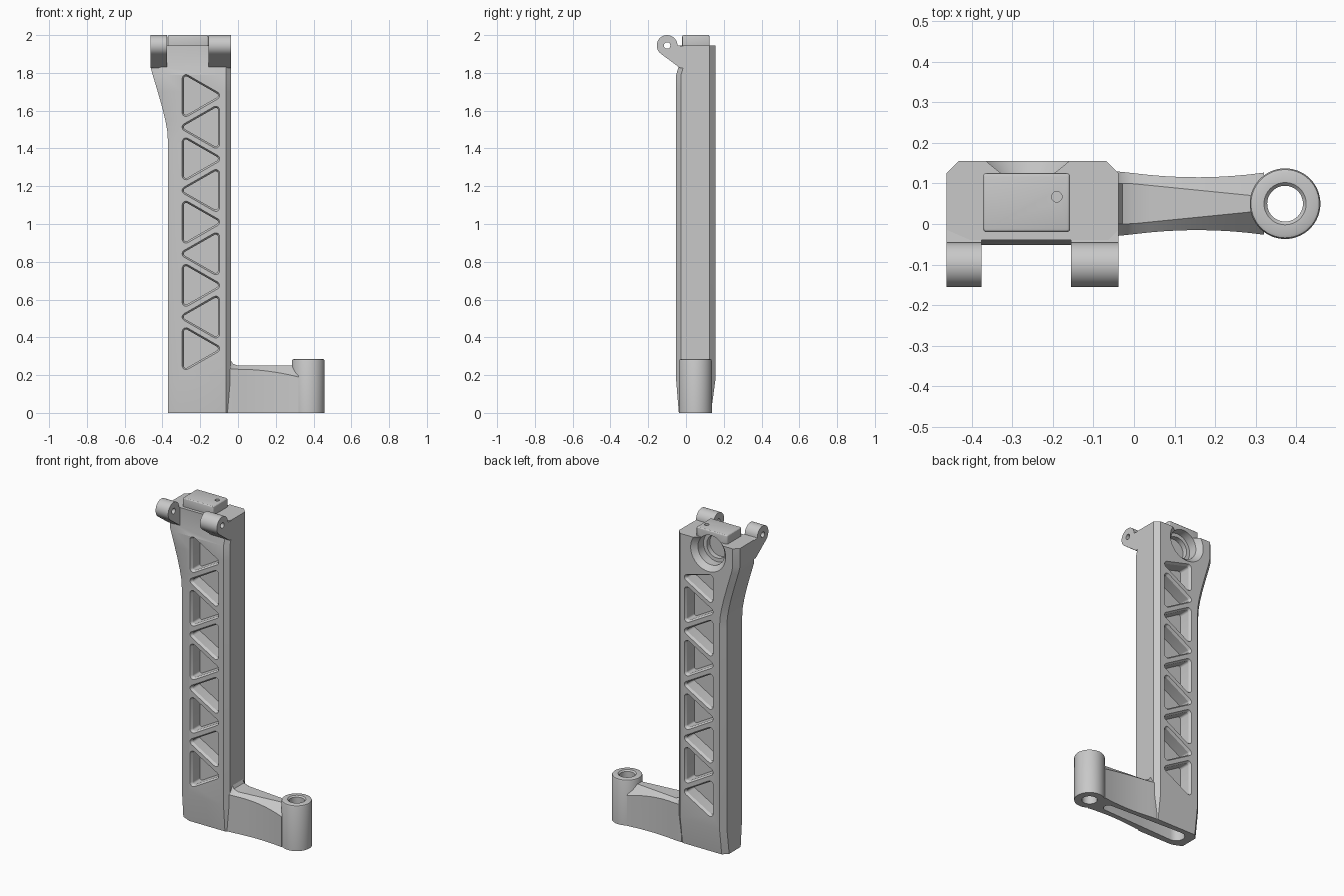
import bpy, bmesh, math
from mathutils import Vector

old = bpy.data.objects.get("Cube")
if old:
    bpy.data.objects.remove(old, do_unlink=True)

grey = bpy.data.materials.new("plain_grey")
grey.use_nodes = True
colour = (0.58, 0.58, 0.58, 1)
grey.diffuse_color = colour
grey.node_tree.nodes["Principled BSDF"].inputs["Base Color"].default_value = colour


def skin(bm, rings, closed=False):
    """Skin a list of equal-length point rings; cap the ends or join them."""
    vs = [[bm.verts.new(p) for p in r] for r in rings]
    n = len(vs[0])
    pairs = list(zip(vs, vs[1:])) + ([(vs[-1], vs[0])] if closed else [])
    for a, b in pairs:
        for i in range(n):
            j = (i + 1) % n
            bm.faces.new((a[i], a[j], b[j], b[i]))
    if not closed:
        bm.faces.new(vs[0])
        bm.faces.new(vs[-1])


def build(name, solids, closed=False):
    bm = bmesh.new()
    for rings in solids:
        skin(bm, rings, closed)
    bmesh.ops.recalc_face_normals(bm, faces=bm.faces)
    mesh = bpy.data.meshes.new(name)
    bm.to_mesh(mesh)
    bm.free()
    mesh.materials.append(grey)
    obj = bpy.data.objects.new(name, mesh)
    bpy.context.collection.objects.link(obj)
    return obj


def circle(centre, r, axis, n=40):
    pts = []
    for i in range(n):
        a = 2 * math.pi * i / n
        u, v = r * math.cos(a), r * math.sin(a)
        off = {"x": (0, u, v), "y": (u, 0, v), "z": (u, v, 0)}[axis]
        pts.append(Vector(centre) + Vector(off))
    return pts


def activate(obj):
    bpy.ops.object.select_all(action="DESELECT")
    obj.select_set(True)
    bpy.context.view_layer.objects.active = obj


def cut(obj, *cutters):
    activate(obj)
    for c in cutters:
        m = obj.modifiers.new("cut", "BOOLEAN")
        m.operation, m.solver, m.object = "DIFFERENCE", "EXACT", c
        bpy.ops.object.modifier_apply(modifier=m.name)


# Post: chamfered section that tapers at the base and flares at the top
def post_ring(z, xl, yf, yb):
    xr, c, d = -0.038, 0.026, 0.03
    return [(xl + 0.06, yf, z), (xr - c, yf, z), (xr, yf + c, z), (xr, yb - d, z),
            (xr - d, yb, z), (xl + d, yb, z), (xl, yb - d, z), (xl, yf + c, z)]


flare = [(1.42, -0.37), (1.49, -0.374), (1.55, -0.385), (1.62, -0.402),
         (1.7, -0.425), (1.79, -0.452)]
rings = [post_ring(0, -0.37, -0.038, 0.132), post_ring(0.17, -0.37, -0.052, 0.155)]
rings += [post_ring(z, x, -0.052, 0.155) for z, x in flare]
rings += [post_ring(1.83, -0.462, -0.04, 0.155), post_ring(1.945, -0.462, -0.04, 0.155)]
post = build("post", [rings])


# Triangular lightening pockets, cut from both faces
def rounded_triangle(corners, r, y):
    pts = []
    for i, p in enumerate(corners):
        p = Vector(p)
        before = p - Vector(corners[i - 1])
        after = Vector(corners[(i + 1) % 3]) - p
        a0 = math.atan2(-before.x, before.y)
        a1 = math.atan2(-after.x, after.y)
        turn = (a1 - a0) % (2 * math.pi)
        for k in range(6):
            a = a0 + turn * k / 5
            pts.append((p.x + r * math.cos(a), y, p.y + r * math.sin(a)))
    return pts


def pocket(index, back):
    z = 1.68 - index * 0.1675
    side, tip = (-0.275, -0.118) if index % 2 == 0 else (-0.118, -0.275)
    top = 0.04 if back and index == 0 else 0.09
    tri = [(side, z + top), (side, z - 0.09), (tip, z)]
    if index % 2 == 1:
        tri.reverse()
    levels = [(0.165, 0.027), (0.14, 0.012), (0.068, 0.012)] if back else \
             [(-0.062, 0.027), (-0.037, 0.012), (0.032, 0.012)]
    return [rounded_triangle(tri, r, y) for y, r in levels]


front_pockets = build("front_pockets", [pocket(i, False) for i in range(9)])
back_pockets = build("back_pockets", [pocket(i, True) for i in range(9)])

# Countersunk socket in the back of the post head
socket = build("socket_cutter", [[circle((-0.262, y, 1.88), r, "y", 48) for y, r in
               [(0.175, 0.141), (0.125, 0.092), (0.07, 0.092), (0.069, 0.07), (0.038, 0.07)]]])


# Long slot under the foot
def slot_ring(z):
    pts = []
    for cx, r, start in [(0.23, 0.03, -90), (-0.27, 0.05, 90)]:
        for k in range(9):
            a = math.radians(start + k * 22.5)
            pts.append((cx + r * math.cos(a), 0.05 + r * math.sin(a), z))
    return pts


slot = build("slot_cutter", [[slot_ring(-0.02), slot_ring(0.13)]])
cut(post, front_pockets, back_pockets, socket, slot)


# Foot arm: waisted sides and a ridge that narrows towards the boss
def arm_ring(x, half, edge, ridge, top):
    c = 0.05
    return [(x, c - half, 0), (x, c - half, edge), (x, c - ridge, top),
            (x, c + ridge, top), (x, c + half, edge), (x, c + half, 0)]


sections = [(-0.06, 0.08, 0.232, 0.05, 0.285), (-0.038, 0.079, 0.232, 0.05, 0.28),
            (-0.028, 0.078, 0.232, 0.05, 0.261), (0, 0.075, 0.231, 0.049, 0.25)]
for i in range(1, 9):
    x = i * 0.04
    sections.append((x, 0.065 + 0.42 * (x - 0.155) ** 2, 0.231 - 0.4 * x * x,
                     0.049 - 0.1 * x, 0.25))
arm = build("foot_arm", [[arm_ring(*s) for s in sections]])
cut(arm, slot)

# Boss: turned ring with softened rims
boss_profile = [(0.044, 0), (0.087, 0), (0.087, 0.274), (0.084, 0.282), (0.077, 0.285),
                (0.052, 0.285), (0.044, 0.277)]
boss = build("foot_boss", [[circle((0.372, 0.05, z), r, "z", 56) for r, z in boss_profile]],
             closed=True)


# Hinge lugs with a shared pin hole
def lug_ring(x):
    arc = [math.radians(235 * k / 20) for k in range(21)]
    pts = [(x, -0.1 + 0.055 * math.cos(a), 1.945 + 0.055 * math.sin(a)) for a in arc]
    return pts + [(x, -0.03, 1.825), (x, 0, 1.825), (x, 0, 1.94)]


pin = build("pin_cutter", [[circle((x, -0.1, 1.945), 0.017, "x", 24) for x in (-0.5, 0)]])
lugs = []
for name, x0, x1 in [("right_lug", -0.462, -0.375), ("left_lug", -0.155, -0.038)]:
    lug = build(name, [[lug_ring(x0), lug_ring(x1)]])
    cut(lug, pin)
    lugs.append(lug)

# Top block with softened edges and a small locating hole
block = build("top_block", [[[(x, y, z) for x, y in
              [(-0.372, -0.02), (-0.157, -0.02), (-0.157, 0.125), (-0.372, 0.125)]]
              for z in (1.93, 2.0)]])
bevel = block.modifiers.new("soft_edges", "BEVEL")
bevel.width, bevel.segments = 0.009, 3
activate(block)
bpy.ops.object.modifier_apply(modifier=bevel.name)
dot = build("dot_cutter", [[circle((-0.19, 0.067, z), 0.013, "z", 20) for z in (1.975, 2.05)]])
cut(block, socket, dot)

# Remove the cutters and shade the parts
for c in (front_pockets, back_pockets, socket, slot, pin, dot):
    bpy.data.objects.remove(c, do_unlink=True)
for part in [post, arm, boss, block] + lugs:
    activate(part)
    bpy.ops.object.shade_smooth_by_angle(angle=math.radians(25))
